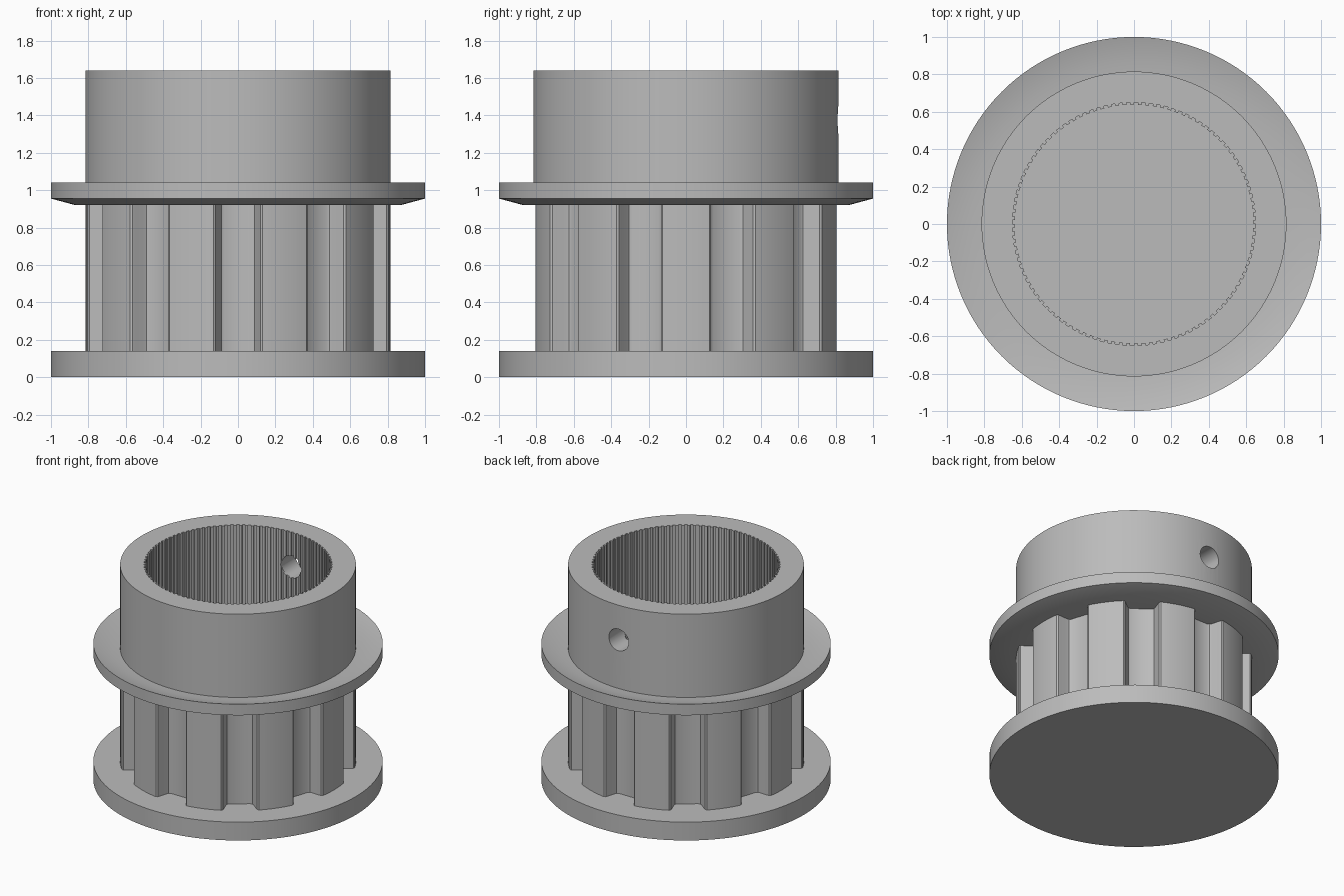
import bpy, bmesh, math
from mathutils import Matrix

if "Cube" in bpy.data.objects:
    bpy.data.objects.remove(bpy.data.objects["Cube"])

# Single metal colour
metal = bpy.data.materials.new("grey metal")
metal.use_nodes = True
GREY = (0.5, 0.5, 0.5, 1)
metal.diffuse_color = GREY
metal.node_tree.nodes["Principled BSDF"].inputs["Base Color"].default_value = GREY

R = 0.815          # hub and tooth tip radius
TEETH = 10
RIBS = 100


def finish(name, bm, smooth=True):
    bmesh.ops.recalc_face_normals(bm, faces=bm.faces)
    mesh = bpy.data.meshes.new(name)
    bm.to_mesh(mesh)
    bm.free()
    mesh.materials.append(metal)
    ob = bpy.data.objects.new(name, mesh)
    bpy.context.collection.objects.link(ob)
    if smooth:
        shade(ob)
    return ob


def activate(ob):
    bpy.ops.object.select_all(action='DESELECT')
    ob.select_set(True)
    bpy.context.view_layer.objects.active = ob


def shade(ob):
    activate(ob)
    bpy.ops.object.shade_smooth_by_angle(angle=math.radians(35))


def prism(name, points, z0, z1, smooth=True):
    """Extrude a closed outline upwards."""
    bm = bmesh.new()
    face = bm.faces.new([bm.verts.new((x, y, z0)) for x, y in points])
    top = bmesh.ops.extrude_face_region(bm, geom=[face])["geom"]
    verts = [v for v in top if isinstance(v, bmesh.types.BMVert)]
    bmesh.ops.translate(bm, verts=verts, vec=(0, 0, z1 - z0))
    return finish(name, bm, smooth)


def lathe_ring(name, profile, steps=128):
    """Revolve a closed (radius, height) section around z."""
    bm = bmesh.new()
    verts = [bm.verts.new((r, 0, z)) for r, z in profile]
    edges = [bm.edges.new((verts[i - 1], verts[i])) for i in range(len(verts))]
    bmesh.ops.spin(bm, geom=verts + edges, cent=(0, 0, 0), axis=(0, 0, 1),
                   angle=math.tau, steps=steps)
    bmesh.ops.remove_doubles(bm, verts=bm.verts, dist=0.0001)
    return finish(name, bm)


def circle(radius, count=128):
    return [(radius * math.cos(math.tau * i / count),
             radius * math.sin(math.tau * i / count)) for i in range(count)]


def toothed_outline():
    """Rounded grooves between arc-topped teeth, one groove facing the front."""
    half = [(0.13, 0.804), (0.119, 0.797), (0.112, 0.78), (0.097, 0.725),
            (0.089, 0.708), (0.075, 0.7)]
    groove = half + [(-x, y) for x, y in reversed(half)]
    pitch = math.tau / TEETH
    edge = math.atan2(*half[0])
    points = []
    for i in range(TEETH):
        a = -math.pi / 2 + i * pitch
        for x, y in reversed(groove):
            points.append((y * math.cos(a) - x * math.sin(a),
                           y * math.sin(a) + x * math.cos(a)))
        for k in range(1, 8):
            t = a + edge + (pitch - 2 * edge) * k / 8
            points.append((R * math.cos(t), R * math.sin(t)))
    return points


def ribbed_outline():
    """Fine square serrations for the bore."""
    points = []
    for i in range(RIBS):
        for offset, radius in ((0, 0.638), (0.5, 0.638), (0.5, 0.65), (1, 0.65)):
            a = math.tau * (i + offset) / RIBS
            points.append((radius * math.cos(a), radius * math.sin(a)))
    return points


def cut(ob, cutter):
    mod = ob.modifiers.new("cut", 'BOOLEAN')
    mod.operation = 'DIFFERENCE'
    mod.solver = 'EXACT'
    mod.object = cutter
    activate(ob)
    bpy.ops.object.modifier_apply(modifier=mod.name)


# Solid parts
prism("base_flange", circle(1.0), 0, 0.14)
body = prism("toothed_body", toothed_outline(), 0.13, 0.96, False)
hub = prism("hub", circle(R), 0.96, 1.64, False)

# Upper flange, slightly dished towards the hub
lathe_ring("upper_flange", [(0.68, 0.92), (0.87, 0.92), (1.0, 0.955),
                            (1.0, 1.04), (0.87, 1.005), (0.68, 1.005)])

# Bore and set screw hole
bore = prism("bore_cutter", ribbed_outline(), 0.05, 1.8, False)
bm = bmesh.new()
bmesh.ops.create_cone(bm, cap_ends=True, segments=32, radius1=0.083, radius2=0.083,
                      depth=0.6, matrix=Matrix.Translation((0, 0.75, 1.375))
                      @ Matrix.Rotation(math.pi / 2, 4, 'X'))
screw = finish("screw_hole_cutter", bm, False)

cut(body, bore)
cut(hub, bore)
cut(hub, screw)
for cutter in (bore, screw):
    bpy.data.objects.remove(cutter)
shade(body)
shade(hub)
